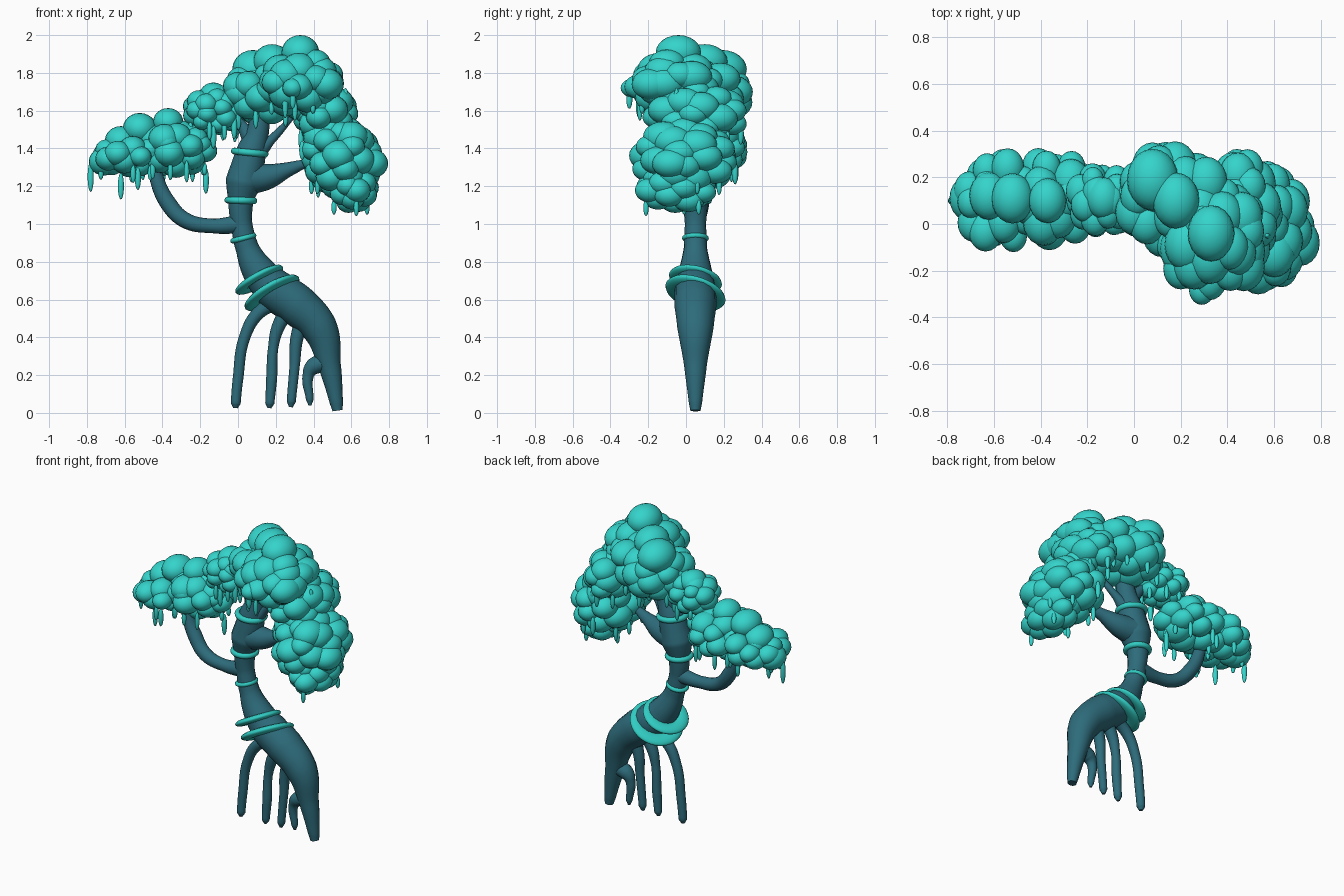
import bpy, bmesh, math, random
from mathutils import Vector, Matrix

random.seed(4)
Y0 = 0.05  # depth of the trunk plane


def material(name, col):
    m = bpy.data.materials.new(name)
    m.diffuse_color = (*col, 1)
    return m


BARK = material("bark", (0.027, 0.15, 0.2))
LEAF = material("leaf", (0.035, 0.66, 0.6))
BAND = material("band", (0.03, 0.6, 0.54))


def tube(name, pts):
    """Smooth tapering tube through (x, y, z, radius) points."""
    cu = bpy.data.curves.new(name, 'CURVE')
    cu.dimensions = '3D'
    cu.bevel_depth = 1
    cu.bevel_resolution = 6
    cu.resolution_u = 8
    cu.use_fill_caps = True
    sp = cu.splines.new('BEZIER')
    sp.bezier_points.add(len(pts) - 1)
    for bp, (x, y, z, r) in zip(sp.bezier_points, pts):
        bp.co = (x, y, z)
        bp.radius = r
        bp.handle_left_type = bp.handle_right_type = 'AUTO'
    ob = bpy.data.objects.new(name, cu)
    bpy.context.collection.objects.link(ob)
    bpy.ops.object.select_all(action='DESELECT')
    ob.select_set(True)
    bpy.context.view_layer.objects.active = ob
    bpy.ops.object.convert(target='MESH')
    ob = bpy.context.object
    ob.data.materials.clear()
    ob.data.materials.append(BARK)
    bpy.ops.object.shade_smooth_by_angle(angle=math.radians(60))


def flat(pts):
    return [(x, Y0, z, r) for x, z, r in pts]


def blobs(name, items):
    """One mesh of ellipsoids given as (centre, radii)."""
    bm = bmesh.new()
    for c, s in items:
        mat = Matrix.Translation(c) @ Matrix.Diagonal((*s, 1))
        bmesh.ops.create_uvsphere(bm, u_segments=20, v_segments=12, radius=1, matrix=mat)
    for f in bm.faces:
        f.smooth = True
    me = bpy.data.meshes.new(name)
    bm.to_mesh(me)
    bm.free()
    me.materials.append(LEAF)
    bpy.context.collection.objects.link(bpy.data.objects.new(name, me))


def ball(x, y, z, r):
    return (x, y, z), (r, r * 1.2, r * 0.92)


def shell(c, ext, n, r):
    """Balls of mixed size spread over an ellipsoid with outer half sizes ext."""
    out = []
    for i in range(n):
        h = 1 - 2 * (i + 0.5) / n
        a = i * 2.39996 + random.uniform(-0.2, 0.2)
        w = math.sqrt(1 - h * h)
        d = (w * math.cos(a), w * math.sin(a), h)
        q = r * random.uniform(0.75, 1.05)
        k = random.uniform(0.96, 1.1)
        out.append(ball(*[c[j] + k * d[j] * (ext[j] - q) for j in range(3)], q))
    return out


def rim_drips(c, ext, n):
    """Hanging drops around the lower rim of a leaf cluster."""
    out = []
    for i in range(n):
        a = 2 * math.pi * (i + random.uniform(0.2, 0.8)) / n
        h = random.uniform(0.03, 0.06)
        p = (c[0] + 0.75 * ext[0] * math.cos(a), c[1] + 0.78 * ext[1] * math.sin(a),
             c[2] - 0.58 * ext[2] - h * 0.5)
        out.append((p, (0.014, 0.014, h)))
    return out


# Trunk, leaning up from the main root
tube("trunk", flat([
    (0.527, 0.012, 0.027), (0.52, 0.06, 0.036), (0.485, 0.25, 0.06), (0.43, 0.45, 0.096),
    (0.31, 0.572, 0.112), (0.2, 0.65, 0.11), (0.11, 0.75, 0.088), (0.05, 0.87, 0.062),
    (0.02, 1.0, 0.056), (0.015, 1.12, 0.066), (0.03, 1.22, 0.096), (0.05, 1.3, 0.088),
    (0.07, 1.38, 0.08), (0.1, 1.47, 0.062), (0.13, 1.65, 0.04)]))

# Stilt roots
roots = [
    [(0.24, 0.6, 0.04), (0.11, 0.53, 0.035), (0.035, 0.4, 0.03), (0.0, 0.18, 0.028), (-0.012, 0.05, 0.026), (-0.013, 0.025, 0.012)],
    [(0.29, 0.58, 0.045), (0.215, 0.46, 0.035), (0.187, 0.35, 0.027), (0.178, 0.18, 0.029), (0.168, 0.05, 0.024), (0.166, 0.025, 0.01)],
    [(0.37, 0.54, 0.05), (0.315, 0.41, 0.035), (0.3, 0.25, 0.027), (0.282, 0.06, 0.024), (0.28, 0.03, 0.01)],
    [(0.47, 0.27, 0.05), (0.4, 0.245, 0.045), (0.372, 0.2, 0.03), (0.38, 0.07, 0.02), (0.381, 0.04, 0.008)],
]
for i, r in enumerate(roots):
    tube(f"root_{i + 1}", flat(r))

# Branches
tube("left_branch", [(0.02, Y0, 1.0, 0.05), (-0.14, Y0, 0.99, 0.038), (-0.28, 0.06, 1.02, 0.042),
                     (-0.37, 0.08, 1.11, 0.044), (-0.43, 0.09, 1.24, 0.038), (-0.45, 0.1, 1.38, 0.03)])
tube("right_branch", [(0.04, Y0, 1.24, 0.09), (0.15, 0.04, 1.25, 0.07), (0.27, 0.02, 1.29, 0.038),
                      (0.36, 0.0, 1.32, 0.022), (0.48, -0.02, 1.34, 0.015)])
tube("upper_right_branch", [(0.08, Y0, 1.36, 0.06), (0.17, 0.04, 1.44, 0.025), (0.3, 0.0, 1.58, 0.012)])
tube("upper_left_branch", [(0.08, Y0, 1.42, 0.05), (0.02, 0.07, 1.52, 0.03), (-0.08, 0.1, 1.6, 0.015)])

# Flattened bands around the trunk: centre, axis, outer radius, width, half height
bands = [
    ((0.18, 0.05, 0.635), (-0.5, 0.28, 0.86), 0.165, 0.09, 0.022),
    ((0.112, 0.05, 0.705), (-0.48, 0.2, 0.86), 0.143, 0.08, 0.02),
    ((0.028, 0.05, 0.925), (-0.25, 0, 0.97), 0.071, 0.03, 0.014),
    ((0.015, 0.05, 1.125), (0.03, 0, 1), 0.087, 0.036, 0.018),
    ((0.062, 0.05, 1.378), (0.1, 0, 1), 0.1, 0.036, 0.018),
]
for i, (c, ax, r, w, h) in enumerate(bands):
    bpy.ops.mesh.primitive_torus_add(major_segments=40, minor_segments=12, major_radius=r - w / 2,
                                     minor_radius=w / 2, location=c,
                                     rotation=Vector(ax).to_track_quat('Z', 'Y').to_euler())
    ob = bpy.context.object
    ob.name = f"trunk_band_{i + 1}"
    ob.scale.z = h / (w / 2)
    ob.data.materials.append(BAND)
    bpy.ops.object.shade_smooth()

# Leaf clusters: name -> (centre, half sizes, ball count, ball radius, drop count)
clusters = {
    "left_outer_leaves": ((-0.58, 0.1, 1.36), (0.2, 0.21, 0.12), 20, 0.075, 6),
    "left_inner_leaves": ((-0.34, 0.11, 1.4), (0.22, 0.21, 0.16), 24, 0.078, 9),
    "bridge_leaves": ((-0.13, 0.1, 1.6), (0.17, 0.15, 0.14), 26, 0.06, 8),
    "crown_back_leaves": ((0.15, 0.12, 1.69), (0.24, 0.22, 0.18), 26, 0.092, 9),
    "crown_front_leaves": ((0.33, -0.06, 1.74), (0.23, 0.24, 0.19), 28, 0.092, 8),
    "shoulder_leaves": ((0.46, 0.05, 1.58), (0.17, 0.26, 0.18), 28, 0.083, 5),
    "right_leaves": ((0.55, -0.01, 1.35), (0.22, 0.27, 0.22), 34, 0.085, 7),
    "right_lower_leaves": ((0.61, -0.05, 1.19), (0.14, 0.21, 0.14), 18, 0.072, 3),
}
drips = []
for name, (c, e, n, r, d) in clusters.items():
    blobs(name, shell(c, e, n, r))
    drips += rim_drips(c, e, d)

# Large leaf balls that shape the outline
blobs("left_large_leaves", [ball(*b) for b in [
    (-0.71, 0.11, 1.33, 0.08), (-0.62, 0.12, 1.44, 0.085), (-0.52, 0.11, 1.505, 0.09),
    (-0.37, 0.1, 1.54, 0.08), (-0.27, 0.12, 1.47, 0.08), (-0.54, 0.24, 1.42, 0.07),
    (-0.39, 0.01, 1.45, 0.085), (-0.2, 0.05, 1.42, 0.06), (-0.13, 0.11, 1.68, 0.075)]])
blobs("crown_large_leaves", [ball(*b) for b in [
    (0.33, -0.04, 1.908, 0.1), (0.18, 0.1, 1.86, 0.1), (0.08, 0.19, 1.82, 0.11),
    (0.41, -0.1, 1.85, 0.08), (0.47, -0.18, 1.74, 0.09), (0.29, -0.28, 1.72, 0.055),
    (0.0, 0.05, 1.73, 0.08), (0.2, -0.19, 1.75, 0.075), (0.46, 0.03, 1.78, 0.09),
    (0.12, -0.04, 1.67, 0.085), (0.31, 0.18, 1.77, 0.09), (0.42, -0.1, 1.62, 0.085)]])
blobs("right_large_leaves", [ball(*b) for b in [
    (0.712, -0.08, 1.32, 0.083), (0.6, -0.12, 1.46, 0.09), (0.55, 0.05, 1.6, 0.075),
    (0.53, -0.19, 1.36, 0.075), (0.43, -0.08, 1.46, 0.085)]])

# Hanging drops
drips += [((x, y, z), (0.016, 0.016, h)) for x, y, z, h in [
    (-0.78, 0.1, 1.25, 0.08), (-0.62, 0.02, 1.2, 0.07), (-0.53, -0.05, 1.24, 0.06),
    (-0.17, 0.1, 1.23, 0.07), (-0.13, 0.0, 1.46, 0.06), (-0.02, 0.0, 1.51, 0.06),
    (0.25, -0.25, 1.64, 0.08), (0.29, -0.3, 1.66, 0.05), (0.57, -0.05, 1.65, 0.07),
    (0.34, -0.1, 1.39, 0.05), (0.5, 0.26, 1.27, 0.06), (0.45, 0.29, 1.48, 0.06)]]
blobs("hanging_drops", drips)
